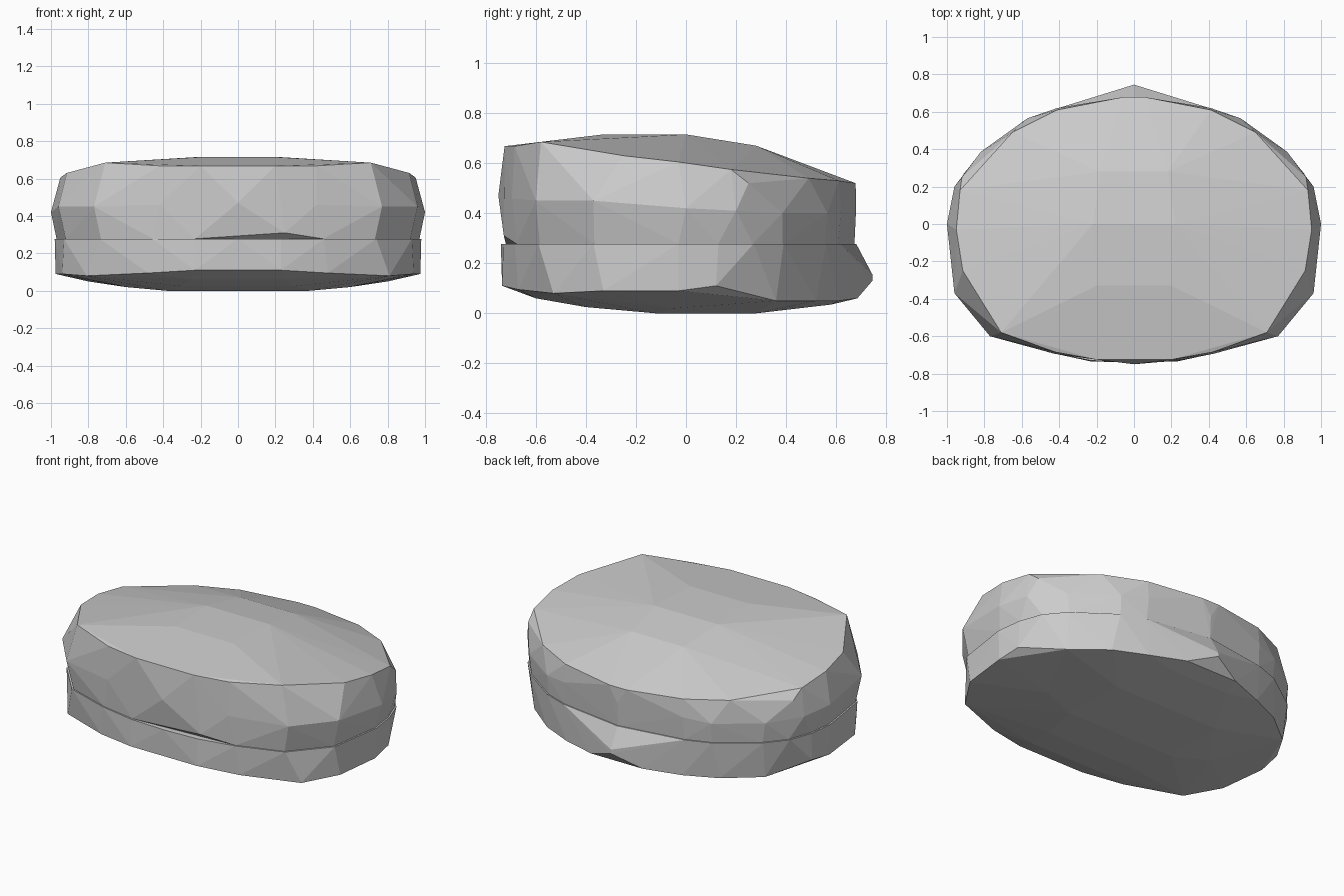
import bpy, bmesh


def hull_part(name, half_points, extra=()):
    """Faceted stone-like solid: mirror the half points in x and wrap a hull round them."""
    bm = bmesh.new()
    for x, y, z in half_points:
        bm.verts.new((x, y, z))
        if x > 0.001:
            bm.verts.new((-x, y, z))
    for p in extra:
        bm.verts.new(p)
    res = bmesh.ops.convex_hull(bm, input=bm.verts[:])
    loose = [v for v in bm.verts if not v.link_faces]
    bmesh.ops.delete(bm, geom=loose, context='VERTS')
    bmesh.ops.recalc_face_normals(bm, faces=bm.faces[:])
    me = bpy.data.meshes.new(name)
    bm.to_mesh(me)
    bm.free()
    ob = bpy.data.objects.new(name, me)
    bpy.context.collection.objects.link(ob)
    return ob


SEAM = 0.278

# Flat outline where the two halves meet (right half, front to back)
outline = [(0, -.74), (.23, -.73), (.46, -.685), (.74, -.59), (.93, -.37), (.98, -.03),
           (.96, .13), (.91, .27), (.81, .39), (.57, .56), (.42, .615), (0, .68)]

# Lower half: rim above the shallow belly, with the pointed back
lower_rim = [(.23, -.735, .11), (.48, -.67, .095), (.81, -.53, .08), (.94, -.33, .09),
             (.975, -.03, .09), (.96, .12, .11), (.80, .36, .05), (.60, .52, .05),
             (.40, .61, .05), (.18, .685, .06), (0, .745, .13), (0, .745, .155)]
belly = [(.25, -.60, .06), (.60, -.05, .02), (.30, -.40, .025), (.38, -.12, 0),
         (.36, .28, 0), (.20, .58, .035)]
hull_part("lower_half", [(x, y, SEAM) for x, y in outline] + lower_rim + belly)

# Upper half: bulging wall, sloping rim and a gently domed top
wall = [(0, -.75, .47), (.42, -.695, .46), (.77, -.60, .45), (.96, -.37, .45), (1, 0, .42),
        (.96, .20, .41), (.82, .385, .40), (.57, .565, .40), (.41, .62, .42), (0, .68, .42)]
upper_rim = [(.20, -.725, .668), (.42, -.685, .668), (.71, -.58, .685), (.915, -.25, .63),
             (.95, -.03, .605), (.93, .18, .575), (.92, .25, .52), (.65, .49, .54),
             (.41, .61, .53), (.06, .678, .52)]
dome = [(.20, -.33, .715), (.22, 0, .715), (.18, .28, .67)]
# the front of the seam is chipped open, so front points are left out here
base = [(x * .99, y * .99, SEAM) for x, y in outline[2:]]
hull_part("upper_half", base + wall + upper_rim + dome,
          [(-.23, -.72, SEAM), (.25, -.728, .31)])
